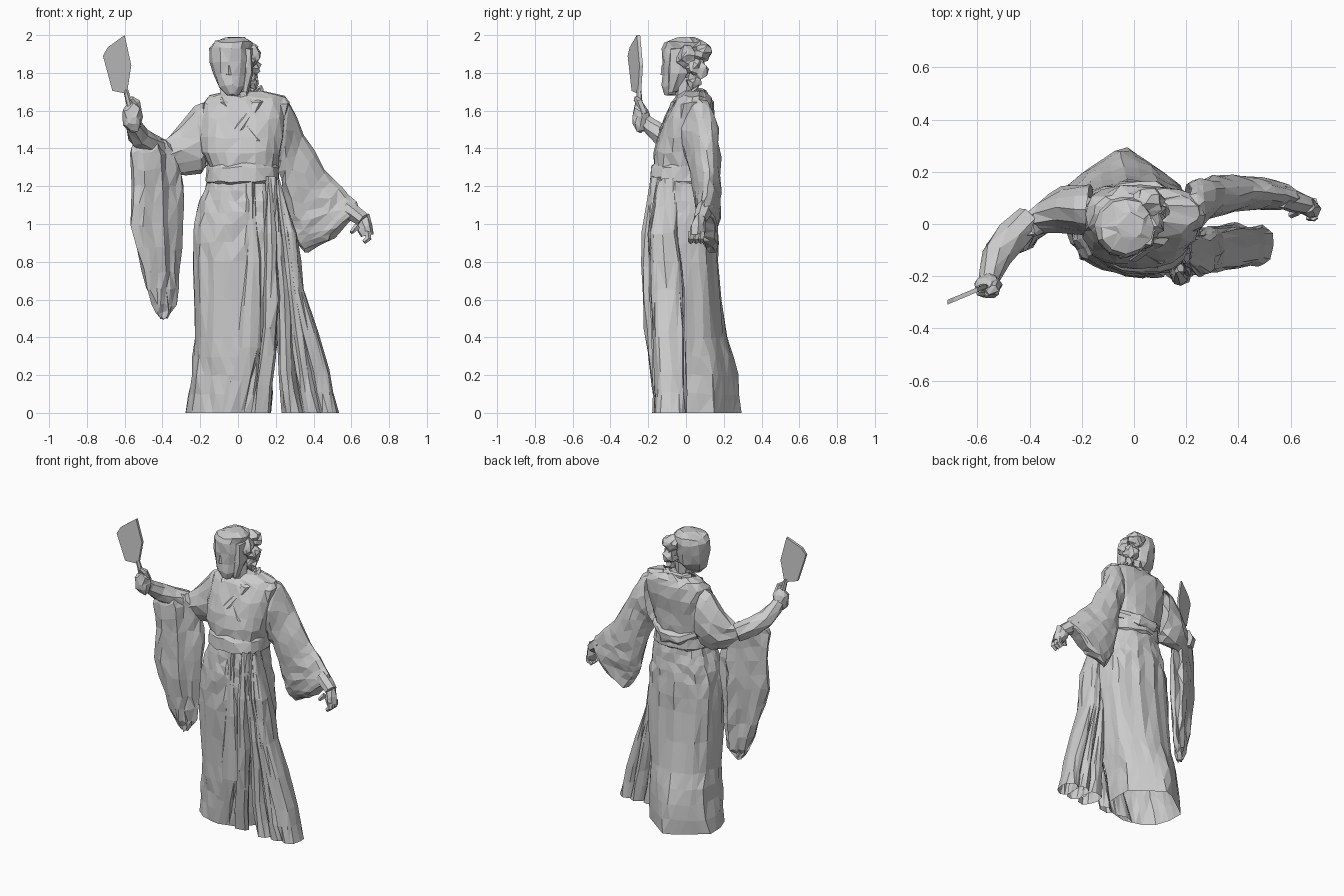
import bpy, bmesh, math, random
from mathutils import Vector as V

random.seed(7)


def finish(name, bm):
    bmesh.ops.recalc_face_normals(bm, faces=bm.faces)
    bmesh.ops.triangulate(bm, faces=bm.faces)
    me = bpy.data.meshes.new(name)
    bm.to_mesh(me)
    bm.free()
    ob = bpy.data.objects.new(name, me)
    bpy.context.collection.objects.link(ob)
    return ob


def loft(name, secs, n=12, steps=1, fold=0.0, jit=0.006, p=1.0, caps=(0, 1)):
    """Skin elliptical sections (end a, end b, half-thickness vector) with folds."""
    secs = [tuple(V(q) for q in s) for s in secs]
    rows = []
    for s0, s1 in zip(secs, secs[1:]):
        for k in range(steps):
            rows.append([q0.lerp(q1, k / steps) for q0, q1 in zip(s0, s1)])
    rows.append(list(secs[-1]))
    cols = [random.uniform(-1, 0.6) * fold for _ in range(n)]
    bm = bmesh.new()
    rings = []
    for a, b, w in rows:
        ring = []
        for i in range(n):
            t = 2 * math.pi * i / n
            c, s = (math.copysign(abs(f) ** p, f) for f in (math.cos(t), math.sin(t)))
            co = (a + b) / 2 + ((a - b) / 2 * c + w * s) * (1 + cols[i])
            co += V([random.uniform(-jit, jit) for _ in range(3)])
            co.z = max(co.z, 0)
            if min(a.z, b.z) <= 0:
                co.z = 0
            ring.append(bm.verts.new(co))
        rings.append(ring)
    for r0, r1 in zip(rings, rings[1:]):
        for i in range(n):
            j = (i + 1) % n
            bm.faces.new((r0[i], r0[j], r1[j], r1[i]))
    for c in caps:
        bm.faces.new(rings[-c])
    return finish(name, bm)


def stack(name, levels, **kw):
    """Horizontal sections given as (z, x0, x1, y_front, y_back)."""
    return loft(name, [((x0, (f + k) / 2, z), (x1, (f + k) / 2, z), (0, (k - f) / 2, 0))
                       for z, x0, x1, f, k in levels], **kw)


def tube(name, pts, n=7, jit=0.004):
    """Round limb through (x, y, z, radius) points."""
    secs = []
    for i, q in enumerate(pts):
        d = V(pts[min(i + 1, len(pts) - 1)][:3]) - V(pts[max(i - 1, 0)][:3])
        u = d.cross(V((0.3, 1, 0.1))).normalized() * q[3]
        c = V(q[:3])
        secs.append((c + u, c - u, d.cross(u).normalized() * q[3]))
    return loft(name, secs, n=n, jit=jit)


def blob(name, c, r, jit=0.008):
    bm = bmesh.new()
    bmesh.ops.create_icosphere(bm, subdivisions=2, radius=1)
    for v in bm.verts:
        v.co = V([c[i] + v.co[i] * r[i] + random.uniform(-jit, jit) for i in range(3)])
    return finish(name, bm)


# Long open-bottomed skirt, drawn to a trailing point at the back
skirt = stack("skirt", [
    (0, -0.285, 0.185, -0.16, 0.30), (0.2, -0.25, 0.19, -0.175, 0.255),
    (0.4, -0.235, 0.22, -0.185, 0.205), (0.8, -0.245, 0.26, -0.2, 0.175),
    (1.0, -0.235, 0.25, -0.2, 0.165), (1.12, -0.205, 0.235, -0.19, 0.15),
    (1.23, -0.165, 0.215, -0.17, 0.135)], n=30, steps=2, fold=0.045, jit=0.007, p=0.9, caps=())
for v in skirt.data.vertices:
    if v.co.z < 0.5 and v.co.y > 0.1:
        peak = 0.13 + 0.175 * max(0, 1 - abs(v.co.x + 0.04) / 0.24)
        v.co.y += (peak - v.co.y) * (1 - v.co.z / 0.5)

# Pleated side panels fanning out to the hem
for i in range(3):
    h, m = 0.3 + 0.095 * i, 0.225 + 0.035 * i
    loft(f"side_panel_{i + 1}", [
        ((h - 0.06, -0.08, 0), (h + 0.05, -0.085, 0), (0.01, 0.085, 0)),
        ((h * 0.9 - 0.05, -0.09, 0.22), (h * 0.9 + 0.04, -0.08, 0.22), (0.01, 0.085, 0)),
        ((m * 1.05 - 0.03, -0.1, 0.65), (m * 1.05 + 0.045, -0.1, 0.65), (0, 0.09, 0)),
        ((m - 0.04, -0.12, 0.95), (m + 0.01, -0.12, 0.95), (0, 0.08, 0)),
        ((0.18, -0.11, 1.24), (0.215, -0.1, 1.24), (0, 0.05, 0))],
        n=12, steps=2, fold=0.16, jit=0.007, p=0.75, caps=())

# Hanging sash and wrapped skirt edge
stack("hanging_sash", [
    (0, 0.07, 0.17, -0.165, -0.1), (0.3, 0.12, 0.2, -0.21, -0.12),
    (0.6, 0.14, 0.22, -0.235, -0.13), (0.95, 0.14, 0.21, -0.24, -0.13),
    (1.25, 0.15, 0.2, -0.19, -0.12)], n=8, steps=2, fold=0.12, jit=0.008, caps=())
stack("wrap_edge", [
    (0, -0.1, 0.03, -0.165, -0.12), (0.35, -0.01, 0.13, -0.2, -0.14),
    (0.8, 0.04, 0.13, -0.215, -0.16), (1.22, 0.04, 0.1, -0.18, -0.14)],
    n=8, steps=2, fold=0.12, jit=0.008, caps=())

# Upper robe
stack("torso", [
    (1.3, -0.155, 0.205, -0.17, 0.13),
    (1.38, -0.19, 0.225, -0.17, 0.13), (1.46, -0.2, 0.235, -0.155, 0.14),
    (1.56, -0.2, 0.25, -0.115, 0.15), (1.64, -0.195, 0.265, -0.075, 0.145),
    (1.675, -0.15, 0.25, -0.045, 0.13), (1.705, -0.06, 0.13, -0.01, 0.1)],
    n=20, fold=0.02, jit=0.009, p=0.85, caps=(1,))

# Waist band, with a soft roll at the back
stack("waist_band", [
    (1.21, -0.16, 0.21, -0.17, 0.135), (1.225, -0.172, 0.222, -0.195, 0.15),
    (1.3, -0.165, 0.215, -0.188, 0.145), (1.32, -0.155, 0.205, -0.165, 0.13)],
    n=20, jit=0.006, p=0.9, caps=())
loft("back_roll", [((-0.14, 0.06, 1.36), (-0.14, 0.06, 1.3), (0, 0.03, 0)),
                   ((-0.05, 0.135, 1.33), (-0.05, 0.135, 1.25), (0, 0.025, 0)),
                   ((0.08, 0.14, 1.33), (0.08, 0.14, 1.25), (0, 0.025, 0)),
                   ((0.19, 0.06, 1.36), (0.19, 0.06, 1.3), (0, 0.03, 0))], n=7, steps=2)

# Crossed collar
for name, x0, x1, y in (("collar_right", -0.075, 0.09, -0.14), ("collar_left", 0.115, 0.0, -0.13)):
    zb = 1.44 if x0 < 0 else 1.5
    loft(name, [((x0 - 0.02, 0.05, 1.715), (x0 + 0.025, 0.05, 1.715), (0, 0.02, 0.02)),
                ((x0 * 0.85 - 0.03, -0.06, 1.65), (x0 * 0.85 + 0.03, -0.06, 1.65), (0, 0.02, 0.01)),
                ((x1 - 0.03, y, zb), (x1 + 0.03, y, zb), (0, 0.014, 0))], n=6, steps=2)
tube("collar_back", [(-0.07, 0.04, 1.705, 0.018), (-0.03, 0.085, 1.7, 0.02),
                     (0.07, 0.085, 1.7, 0.02), (0.115, 0.04, 1.705, 0.018)], n=5)

# Neck and head
stack("neck", [(1.64, -0.05, 0.08, -0.06, 0.07), (1.68, -0.045, 0.065, -0.06, 0.06),
               (1.78, -0.05, 0.06, -0.05, 0.07)], n=8, caps=())
stack("head", [
    (1.685, -0.06, 0.01, -0.115, -0.04), (1.73, -0.105, 0.04, -0.125, 0.02),
    (1.79, -0.135, 0.06, -0.125, 0.08), (1.86, -0.148, 0.065, -0.13, 0.095),
    (1.93, -0.152, 0.07, -0.125, 0.105), (1.965, -0.13, 0.075, -0.11, 0.095),
    (1.985, -0.07, 0.04, -0.06, 0.05)], n=12, jit=0.006)
loft("nose", [((-0.065, -0.125, 1.79), (-0.035, -0.125, 1.79), (0, 0.01, 0)),
              ((-0.055, -0.125, 1.84), (-0.045, -0.125, 1.84), (0, 0.004, 0))], n=4, jit=0.001)

# Gathered hair
for i, (c, r) in enumerate([((0.055, 0.085, 1.915), (0.06, 0.055, 0.05)),
                            ((0.075, 0.06, 1.825), (0.045, 0.055, 0.06)),
                            ((0.07, 0.0, 1.885), (0.045, 0.05, 0.06)),
                            ((0.07, 0.04, 1.755), (0.035, 0.04, 0.04))]):
    blob(f"hair_knot_{i + 1}", c, r, 0.012)
stack("side_lock", [(1.7, 0.015, 0.05, -0.1, -0.04), (1.8, 0.025, 0.08, -0.1, 0.02),
                    (1.93, 0.02, 0.075, -0.09, 0.04)], n=6)

# Raised arm: upper sleeve, hanging sleeve, forearm, fist
loft("raised_upper_sleeve", [
    ((-0.18, 0.055, 1.65), (-0.16, 0.045, 1.3), (0, 0.1, 0)),
    ((-0.225, 0.06, 1.625), (-0.19, 0.05, 1.26), (0, 0.1, 0)),
    ((-0.30, 0.06, 1.535), (-0.27, 0.05, 1.25), (0.01, 0.085, 0)),
    ((-0.39, 0.04, 1.445), (-0.33, 0.04, 1.25), (0.04, 0.07, 0)),
    ((-0.47, -0.01, 1.44), (-0.42, -0.01, 1.28), (0.045, 0.05, 0))],
    n=12, fold=0.06, jit=0.009, caps=(1,))


def drape(z, x0, x1, t):
    return ((x0, 0.04 + (x0 + 0.3) * 0.6, z), (x1, 0.04 + (x1 + 0.3) * 0.6, z), (-t * 0.5, t, 0))


loft("hanging_sleeve", [
    drape(0.5, -0.41, -0.38, 0.012), drape(0.57, -0.445, -0.335, 0.028),
    drape(0.75, -0.495, -0.315, 0.045), drape(1.0, -0.55, -0.305, 0.055),
    drape(1.2, -0.545, -0.3, 0.055), drape(1.38, -0.555, -0.315, 0.05),
    drape(1.44, -0.54, -0.39, 0.035)], n=16, steps=2, fold=0.22, jit=0.01)
tube("raised_forearm", [(-0.40, 0.02, 1.39, 0.06), (-0.47, -0.05, 1.42, 0.065),
                        (-0.525, -0.12, 1.465, 0.06), (-0.55, -0.19, 1.52, 0.045),
                        (-0.56, -0.23, 1.56, 0.035)])
blob("raised_fist", (-0.56, -0.24, 1.565), (0.052, 0.05, 0.08))
tube("raised_thumb", [(-0.53, -0.22, 1.58, 0.022), (-0.54, -0.25, 1.65, 0.02),
                      (-0.565, -0.265, 1.665, 0.014)], n=6)

# Cleaver: flat blade and handle
bm = bmesh.new()
outline = [(-0.715, 1.89), (-0.69, 1.935), (-0.6, 2.0), (-0.565, 1.84), (-0.588, 1.69), (-0.665, 1.705)]
faces = []
for off in (-0.009, 0.009):
    faces.append([bm.verts.new((x, -0.3 + (x + 0.715) * 0.42 + off, z)) for x, z in outline])
    bm.faces.new(faces[-1])
for i in range(len(outline)):
    j = (i + 1) % len(outline)
    bm.faces.new((faces[0][i], faces[0][j], faces[1][j], faces[1][i]))
finish("cleaver_blade", bm)
tube("cleaver_handle", [(-0.595, -0.25, 1.71, 0.013), (-0.57, -0.245, 1.62, 0.018),
                        (-0.55, -0.235, 1.49, 0.018)], n=6, jit=0.001)

# Lowered arm: wide sleeve, forearm, hand
loft("lowered_sleeve", [
    ((0.22, 0.065, 1.67), (0.2, 0.05, 1.33), (0, 0.1, 0)),
    ((0.275, 0.08, 1.645), (0.22, 0.07, 1.27), (0, 0.095, 0)),
    ((0.35, 0.11, 1.475), (0.24, 0.1, 1.16), (0, 0.08, 0)),
    ((0.46, 0.12, 1.285), (0.27, 0.11, 1.0), (0, 0.07, 0)),
    ((0.545, 0.115, 1.195), (0.3, 0.115, 0.92), (0, 0.065, 0)),
    ((0.63, 0.1, 1.11), (0.35, 0.13, 0.85), (0.02, 0.055, -0.02)),
    ((0.635, 0.095, 1.07), (0.47, 0.115, 0.9), (0.01, 0.05, -0.01))],
    n=14, steps=2, fold=0.05, jit=0.008, caps=(1,))
tube("lowered_forearm", [(0.57, 0.1, 1.09, 0.045), (0.61, 0.09, 1.06, 0.045),
                         (0.66, 0.075, 1.02, 0.038)])
loft("lowered_hand", [((0.695, 0.07, 1.05), (0.62, 0.08, 0.99), (0, 0.035, 0)),
                      ((0.71, 0.06, 1.0), (0.63, 0.07, 0.96), (0, 0.042, 0)),
                      ((0.715, 0.055, 0.95), (0.65, 0.06, 0.93), (0, 0.04, 0))], n=8)
for i in range(3):
    y = 0.03 + i * 0.028
    tube(f"lowered_finger_{i + 1}", [(0.688, y, 0.96, 0.018), (0.69, y - 0.005, 0.925, 0.016),
                                     (0.665, y - 0.005, 0.905, 0.012)], n=5, jit=0.002)
tube("lowered_thumb", [(0.63, 0.05, 0.99, 0.018), (0.60, 0.035, 0.955, 0.013)], n=5, jit=0.002)
